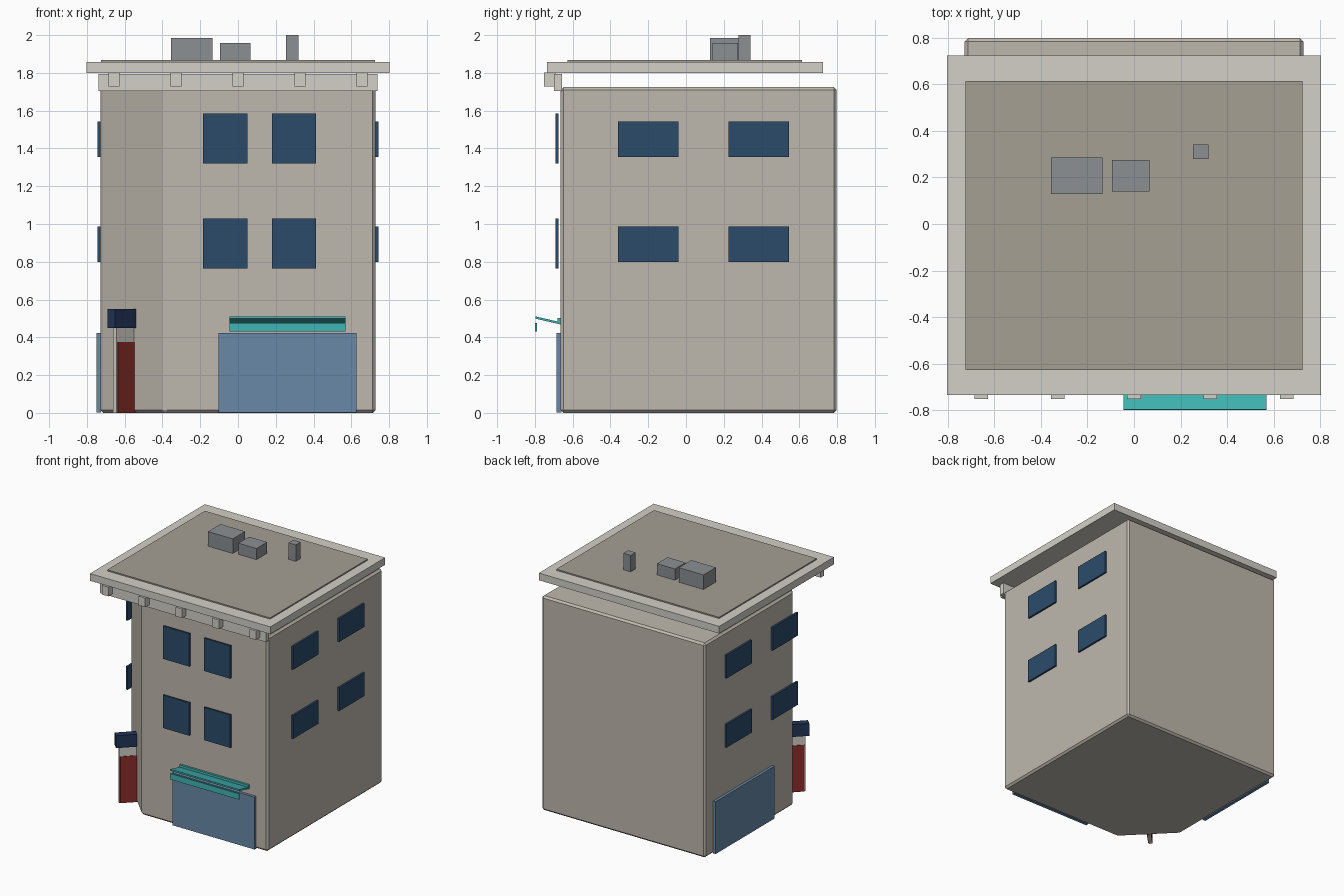
import bpy, bmesh, math
from mathutils import Vector, Matrix

if "Cube" in bpy.data.objects:
    bpy.data.objects.remove(bpy.data.objects["Cube"])


def material(name, hexcode):
    def lin(c):
        return c / 12.92 if c <= 0.04045 else ((c + 0.055) / 1.055) ** 2.4
    m = bpy.data.materials.new(name)
    m.diffuse_color = [lin(int(hexcode[i:i + 2], 16) / 255) for i in (0, 2, 4)] + [1]
    m.use_nodes = True
    m.node_tree.nodes["Principled BSDF"].inputs["Base Color"].default_value = m.diffuse_color
    return m


WALL = material("wall", "BFB9AE")
TRIM = material("trim", "D3D0C8")
ROOF = material("roofing", "A5A094")
METAL = material("metal", "8B9094")
GLASS = material("window_glass", "2C4B6B")
SHOP = material("shop_glass", "6A89A9")
TEAL = material("teal", "40B5B3")
RED = material("red", "8A2E28")
NAVY = material("navy", "22355A")


def finish(name, bm, mat):
    bmesh.ops.recalc_face_normals(bm, faces=bm.faces)
    me = bpy.data.meshes.new(name)
    bm.to_mesh(me)
    bm.free()
    me.materials.append(mat)
    ob = bpy.data.objects.new(name, me)
    bpy.context.collection.objects.link(ob)
    return ob


def box(name, x, y, z, mat):
    """Box given by its (min, max) range on each axis."""
    bm = bmesh.new()
    bmesh.ops.create_cube(bm, size=1)
    size = Vector([r[1] - r[0] for r in (x, y, z)])
    mid = Vector([(r[1] + r[0]) / 2 for r in (x, y, z)])
    bmesh.ops.scale(bm, vec=size, verts=bm.verts)
    bmesh.ops.translate(bm, vec=mid, verts=bm.verts)
    return finish(name, bm, mat)


def prism(name, pts, direction, mat):
    """Extrude a closed profile along a direction."""
    bm = bmesh.new()
    face = bm.faces.new([bm.verts.new(p) for p in pts])
    ext = bmesh.ops.extrude_face_region(bm, geom=[face])
    bmesh.ops.translate(bm, vec=direction,
                        verts=[v for v in ext["geom"] if isinstance(v, bmesh.types.BMVert)])
    return finish(name, bm, mat)


# Main block with one cut corner and a fine bevel
plan = [(-0.39, -0.664), (0.728, -0.664), (0.728, 0.798), (-0.728, 0.798), (-0.728, -0.32)]
body = prism("building_body", [(x, y, 0) for x, y in plan], (0, 0, 1.724), WALL)
bev = body.modifiers.new("edge_bevel", "BEVEL")
bev.width = 0.015
bev.segments = 1
bev.limit_method = "ANGLE"

# Cornice, brackets and roof
box("cornice", (-0.738, 0.738), (-0.70, -0.657), (1.705, 1.795), TRIM)
for i in range(5):
    cx = -0.656 + 0.328 * i
    box(f"cornice_bracket_{i + 1}", (cx - 0.029, cx + 0.029), (-0.752, -0.69), (1.728, 1.802), TRIM)
box("roof_slab", (-0.802, 0.802), (-0.735, 0.724), (1.80, 1.858), TRIM)
box("roof_covering", (-0.724, 0.724), (-0.627, 0.614), (1.85, 1.868), ROOF)

# Rooftop equipment
box("roof_unit_large", (-0.356, -0.136), (0.128, 0.286), (1.86, 1.985), METAL)
box("roof_unit_small", (-0.094, 0.067), (0.139, 0.274), (1.86, 1.958), METAL)
box("roof_vent", (0.253, 0.319), (0.279, 0.341), (1.86, 2.0), METAL)

# Windows: front, and mirrored on both sides
for floor in range(2):
    dz = 0.556 * floor
    for i, x0 in enumerate((-0.184, 0.181)):
        box(f"front_window_{floor + 1}_{i + 1}", (x0, x0 + 0.233), (-0.69, -0.676),
            (0.764 + dz, 1.028 + dz), GLASS)
    for i, y0 in enumerate((-0.361, 0.225)):
        for side, xs in (("right", (0.729, 0.744)), ("left", (-0.744, -0.729))):
            box(f"{side}_window_{floor + 1}_{i + 1}", xs, (y0, y0 + 0.32),
                (0.799 + dz, 0.986 + dz), GLASS)

# Shopfront panels
box("front_shop_window", (-0.103, 0.627), (-0.685, -0.66), (0.002, 0.423), SHOP)
box("left_shop_window", (-0.75, -0.725), (-0.055, 0.695), (0.002, 0.423), SHOP)

# Awning: sloping sheet, wall strip and hanging valance
sheet = [(-0.664, 0.468), (-0.664, 0.480), (-0.797, 0.511), (-0.797, 0.499)]
prism("awning_sheet", [(-0.045, y, z) for y, z in sheet], (0.613, 0, 0), TEAL)
box("awning_wall_strip", (-0.045, 0.568), (-0.68, -0.662), (0.47, 0.502), TEAL)
box("awning_valance", (-0.045, 0.568), (-0.799, -0.789), (0.43, 0.477), TEAL)

# Corner entrance, standing out diagonally from the cut corner
for name, half_len, half_thick, z, mat in (
        ("entrance_frame", 0.131, 0.013, (0, 0.452), TRIM),
        ("entrance_door", 0.123, 0.017, (0, 0.374), RED),
        ("entrance_canopy", 0.156, 0.028, (0.45, 0.55), NAVY)):
    ob = box(name, (-half_len, half_len), (-half_thick, half_thick), z, mat)
    ob.data.transform(Matrix.Translation((-0.56, -0.49, 0)) @ Matrix.Rotation(math.radians(45), 4, "Z"))
